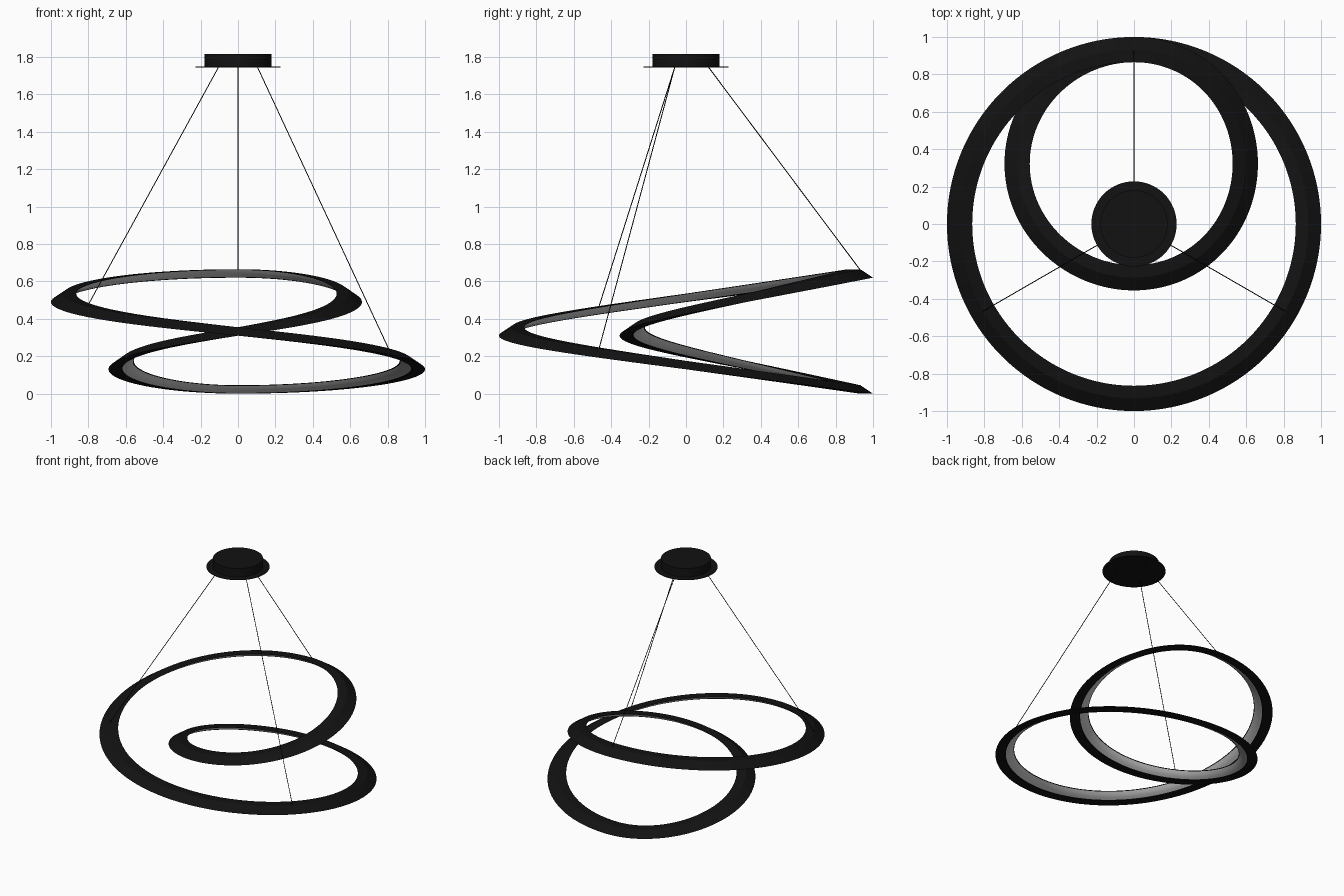
import bpy, bmesh
from math import sin, cos, pi, radians
from mathutils import Vector

if "Cube" in bpy.data.objects:
    bpy.data.objects.remove(bpy.data.objects["Cube"])

black = bpy.data.materials.new("black_metal")
black.diffuse_color = (0.006, 0.006, 0.006, 1)
black.use_nodes = True
black.node_tree.nodes["Principled BSDF"].inputs["Base Color"].default_value = black.diffuse_color


def finish(obj, mat=None):
    bpy.context.collection.objects.link(obj)
    if mat:
        obj.data.materials.append(mat)
    bpy.ops.object.select_all(action='DESELECT')
    obj.select_set(True)
    bpy.context.view_layer.objects.active = obj
    bpy.ops.object.shade_smooth_by_angle(angle=radians(25))
    return obj


def rise(t):
    return 0.31 * (0.91 * sin(t / 2) - 0.09 * sin(1.5 * t))


def loop_point(turn, t, inset, height):
    """Point on the two-turn loop: turn 0 is the big ring, turn 1 the small one."""
    radius, cy, sign = ((1.0, 0.0, 1), (0.6775, 0.3225, -1))[turn]
    r = radius - inset
    x = -r * sin(t) - turn * 0.015 * sin(t) ** 2
    return Vector((x, cy - r * cos(t), 0.31 + sign * rise(t) + height))


def sweep(name, profile, mat=None, n=128):
    """Sweep an (inset, height) profile round the closed two-turn loop."""
    bm = bmesh.new()
    rows = []
    for turn in (0, 1):
        for k in range(n):
            t = pi - 2 * pi * k / n
            rows.append([bm.verts.new(loop_point(turn, t, d, h)) for d, h in profile])
    for i, a in enumerate(rows):
        b = rows[(i + 1) % len(rows)]
        for j in range(len(profile) - 1):
            bm.faces.new((a[j], b[j], b[j + 1], a[j + 1]))
    me = bpy.data.meshes.new(name)
    bm.to_mesh(me)
    bm.free()
    return finish(bpy.data.objects.new(name, me), mat)


def cylinder(name, p, q, radius, sides, mat):
    p, q = Vector(p), Vector(q)
    axis = q - p
    bm = bmesh.new()
    bmesh.ops.create_cone(bm, cap_ends=True, segments=sides, radius1=radius,
                          radius2=radius, depth=axis.length)
    me = bpy.data.meshes.new(name)
    bm.to_mesh(me)
    bm.free()
    obj = bpy.data.objects.new(name, me)
    obj.location = (p + q) / 2
    obj.rotation_mode = 'QUATERNION'
    obj.rotation_quaternion = axis.to_track_quat('Z', 'Y')
    return finish(obj, mat)


# Black channel and the light strip on its inward slope
sweep("ring_frame", [(0.075, 0.004), (0.070, 0.0), (0.0, 0.0),
                     (0.068, 0.045), (0.135, 0.045), (0.130, 0.041)], black)
sweep("light_diffuser", [(0.130, 0.041), (0.116, 0.027),
                         (0.098, 0.014), (0.075, 0.004)])

# Ceiling canopy with thin brim
cylinder("ceiling_canopy", (0, 0, 1.747), (0, 0, 1.815), 0.18, 64, black)
cylinder("canopy_brim", (0, 0, 1.744), (0, 0, 1.748), 0.228, 64, black)

# Three suspension wires down to the big ring
for name, t in (("back_wire", pi), ("left_wire", pi / 3), ("right_wire", -pi / 3)):
    top = Vector((-0.12 * sin(t), -0.12 * cos(t), 1.746))
    cylinder(name, loop_point(0, t, 0.07, 0.043), top, 0.0025, 8, black)
